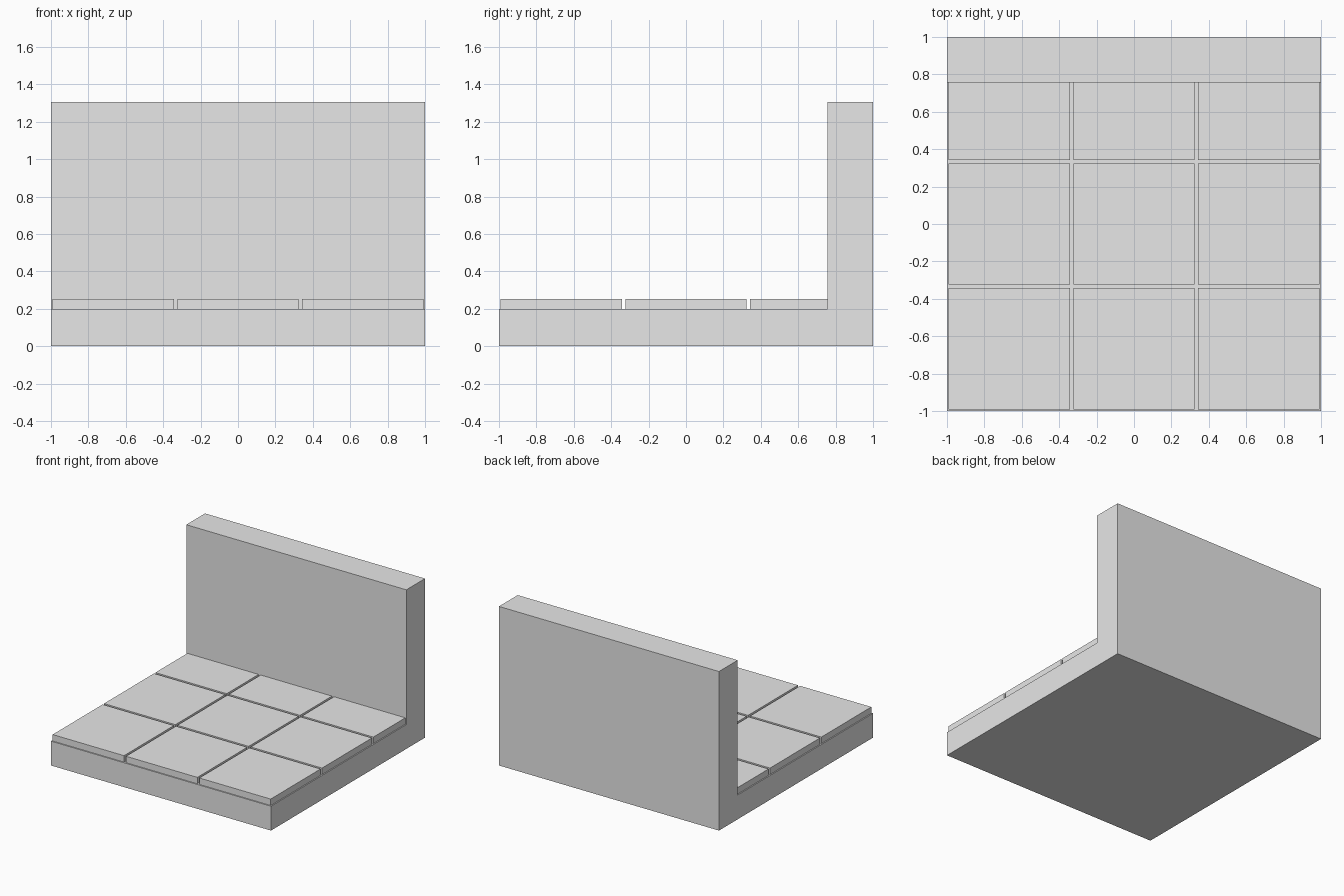
import bpy
import bmesh
from mathutils import Vector

cube = bpy.data.objects.get("Cube")
if cube:
    bpy.data.objects.remove(cube, do_unlink=True)

# Single plain stone colour
stone = bpy.data.materials.new("light_grey_stone")
stone.use_nodes = True
colour = (0.8, 0.8, 0.8, 1.0)
stone.diffuse_color = colour
stone.node_tree.nodes["Principled BSDF"].inputs["Base Color"].default_value = colour


def extrude_profile(name, points, direction):
    """Make a closed solid by sweeping a flat outline along a direction."""
    bm = bmesh.new()
    face = bm.faces.new([bm.verts.new(p) for p in points])
    swept = bmesh.ops.extrude_face_region(bm, geom=[face], use_keep_orig=True)
    verts = [g for g in swept["geom"] if isinstance(g, bmesh.types.BMVert)]
    bmesh.ops.translate(bm, verts=verts, vec=Vector(direction))
    bmesh.ops.recalc_face_normals(bm, faces=bm.faces)
    mesh = bpy.data.meshes.new(name)
    bm.to_mesh(mesh)
    bm.free()
    mesh.materials.append(stone)
    obj = bpy.data.objects.new(name, mesh)
    bpy.context.collection.objects.link(obj)
    return obj


BASE_TOP = 0.2
TILE_TOP = 0.253
WALL_TOP = 1.307
WALL_FRONT = 0.757

# L-shaped slab: floor and back wall in one piece
outline = [(-1, 0), (1, 0), (1, WALL_TOP), (WALL_FRONT, WALL_TOP),
           (WALL_FRONT, BASE_TOP), (-1, BASE_TOP)]
extrude_profile("floor_and_wall", [(-1, y, z) for y, z in outline], (2, 0, 0))

# Three by three paving tiles, the back row cut short by the wall
PITCH = 2 / 3
HALF = 0.324
for row, row_name in enumerate(("front", "middle", "back")):
    for col, col_name in enumerate(("right", "centre", "left")):
        cx, cy = (col - 1) * PITCH, (row - 1) * PITCH
        x0, x1 = cx - HALF, cx + HALF
        y0, y1 = cy - HALF, min(cy + HALF, WALL_FRONT)
        corners = [(x0, y0), (x1, y0), (x1, y1), (x0, y1)]
        extrude_profile(f"floor_tile_{row_name}_{col_name}",
                        [(x, y, BASE_TOP) for x, y in corners],
                        (0, 0, TILE_TOP - BASE_TOP))
